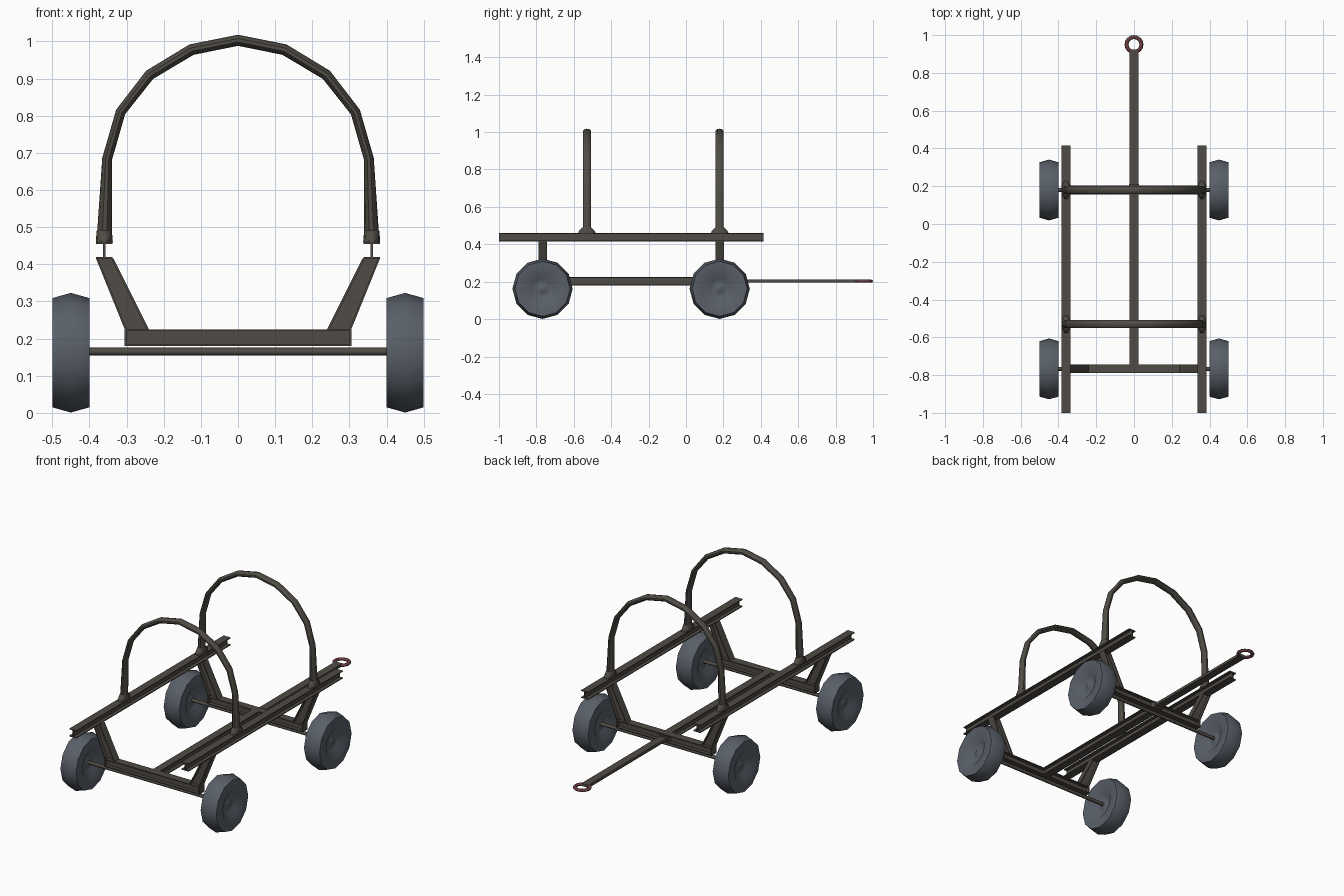
import bpy, bmesh, math
from mathutils import Vector

if "Cube" in bpy.data.objects:
    bpy.data.objects.remove(bpy.data.objects["Cube"])


def material(name, rgb):
    m = bpy.data.materials.new(name)
    m.diffuse_color = (*rgb, 1)
    m.use_nodes = True
    m.node_tree.nodes["Principled BSDF"].inputs["Base Color"].default_value = m.diffuse_color
    return m


STEEL = material("dark_steel", (0.080, 0.071, 0.059))
RUBBER = material("grey_rubber", (0.100, 0.115, 0.140))
RED = material("dull_red", (0.135, 0.045, 0.050))


def finish(name, bm, mat, smooth=None):
    bmesh.ops.recalc_face_normals(bm, faces=bm.faces)
    me = bpy.data.meshes.new(name)
    bm.to_mesh(me)
    bm.free()
    me.materials.append(mat)
    ob = bpy.data.objects.new(name, me)
    bpy.context.collection.objects.link(ob)
    if smooth:
        bpy.ops.object.select_all(action='DESELECT')
        ob.select_set(True)
        bpy.context.view_layer.objects.active = ob
        bpy.ops.object.shade_smooth_by_angle(angle=math.radians(smooth))
    return ob


def prism(bm, pts, depth):
    """Extrude an outline of 3D points by a depth vector, centred on the outline."""
    d = Vector(depth) / 2
    a = [bm.verts.new(Vector(p) - d) for p in pts]
    b = [bm.verts.new(Vector(p) + d) for p in pts]
    n = len(pts)
    bm.faces.new(a)
    bm.faces.new(b[::-1])
    for i in range(n):
        bm.faces.new((a[i], a[(i + 1) % n], b[(i + 1) % n], b[i]))


def loft(bm, rings):
    """Skin a row of equal rings and cap both ends."""
    vs = [[bm.verts.new(p) for p in r] for r in rings]
    n = len(vs[0])
    for r0, r1 in zip(vs, vs[1:]):
        for i in range(n):
            bm.faces.new((r0[i], r0[(i + 1) % n], r1[(i + 1) % n], r1[i]))
    bm.faces.new(vs[0])
    bm.faces.new(vs[-1][::-1])


def i_beam(bm, top, bottom, side, width=0.045, t=0.005):
    """I section between a top edge and a bottom edge, flanges spread along side."""
    a, b = map(Vector, top)
    c, d = map(Vector, bottom)
    s = Vector(side)
    prism(bm, [a, b, d, c], s * 0.006)
    for p, q, o in ((a, b, c), (c, d, a)):
        along = (q - p).normalized()
        inward = (o - p) - along * (o - p).dot(along)
        inward = inward.normalized() * t
        prism(bm, [p, q, q + inward, p + inward], s * width)


# Long beams: two upper rails and one central spine
for name, x, y0, y1, z0, z1 in (("left_rail", -0.36, -1, 0.415, 0.415, 0.46),
                                ("right_rail", 0.36, -1, 0.415, 0.415, 0.46),
                                ("spine_beam", 0, -0.765, 0.18, 0.18, 0.225)):
    bm = bmesh.new()
    i_beam(bm, ((x, y0, z1), (x, y1, z1)), ((x, y0, z0), (x, y1, z0)), (1, 0, 0))
    finish(name, bm, STEEL)

WHEEL_Z = 0.162
TIRE = [(-0.03, 0.012), (-0.024, 0.022), (-0.022, 0.052), (-0.049, 0.085), (-0.05, 0.147),
        (0, 0.161), (0.05, 0.147), (0.049, 0.085), (0.022, 0.052), (0.024, 0.022), (0.03, 0.012)]

for end, y in (("front", -0.767), ("rear", 0.18)):
    # Cradle frame: bottom bar and two splayed legs
    bm = bmesh.new()
    i_beam(bm, ((-0.305, y, 0.225), (0.305, y, 0.225)),
           ((-0.305, y, 0.18), (0.305, y, 0.18)), (0, 1, 0))
    for s in (-1, 1):
        i_beam(bm, ((s * 0.305, y, 0.225), (s * 0.382, y, 0.415)),
               ((s * 0.24, y, 0.225), (s * 0.335, y, 0.415)), (0, 1, 0))
        prism(bm, [(s * 0.305, y, 0.18), (s * 0.305, y, 0.23),
                   (s * 0.300, y, 0.23), (s * 0.300, y, 0.18)], (0, 0.045, 0))
    finish(end + "_cradle", bm, STEEL)

    # Axle
    bm = bmesh.new()
    circle = [(math.cos(k * math.tau / 8), math.sin(k * math.tau / 8)) for k in range(8)]
    loft(bm, [[(x, y + 0.0105 * c, WHEEL_Z + 0.003 + 0.0105 * s) for c, s in circle]
              for x in (-0.43, 0.43)])
    finish(end + "_axle", bm, STEEL, 50)

    # Wheels turned from the tyre profile
    for side, s in (("left", -1), ("right", 1)):
        bm = bmesh.new()
        loft(bm, [[(s * 0.45 + dx, y + r * math.sin(k * math.tau / 12),
                    WHEEL_Z + r * math.cos(k * math.tau / 12)) for k in range(12)]
                  for dx, r in TIRE])
        finish(f"{end}_{side}_wheel", bm, RUBBER, 60)

# Hoops: oval tube along an arch, wider at the feet
HALF = [(0.36, 0.46, 0.021), (0.352, 0.685, 0.0135), (0.316, 0.81, 0.0135),
        (0.238, 0.91, 0.0145), (0.125, 0.978, 0.015)]
PATH = [(-x, z, r) for x, z, r in HALF] + [(0, 1.003, 0.015)] + HALF[::-1]
OVAL = [(math.cos(k * math.tau / 10), math.sin(k * math.tau / 10)) for k in range(10)]

for end, y in (("front", -0.53), ("rear", 0.18)):
    bm = bmesh.new()
    rings = []
    for i, (x, z, r) in enumerate(PATH):
        x0, z0, _ = PATH[max(i - 1, 0)]
        x1, z1, _ = PATH[min(i + 1, len(PATH) - 1)]
        tx, tz = Vector((x1 - x0, z1 - z0)).normalized()
        if i in (0, len(PATH) - 1):
            tx, tz = 0, math.copysign(1, tz)
        rings.append([(x - tz * r * c, y + 0.0225 * s, z + tx * r * c) for c, s in OVAL])
    loft(bm, rings)
    finish(end + "_hoop", bm, STEEL, 40)

    # Flared feet of the hoop
    for side, sx in (("left", -0.36), ("right", 0.36)):
        bm = bmesh.new()
        loft(bm, [[(sx + a * c, y + b * s, 0.46 + h) for c, s in OVAL]
                  for h, a, b in ((0, 0.023, 0.049), (0.012, 0.022, 0.044),
                                  (0.024, 0.021, 0.032), (0.032, 0.02, 0.022))])
        finish(f"{end}_{side}_hoop_foot", bm, STEEL, 50)

# Tow bar with its mounting block
bm = bmesh.new()
prism(bm, [(-0.0225, 0.17, 0.203), (0.0225, 0.17, 0.203),
           (0.0225, 0.925, 0.203), (-0.0225, 0.925, 0.203)], (0, 0, 0.016))
prism(bm, [(-0.032, 0.18, 0.203), (0.032, 0.18, 0.203),
           (0.026, 0.212, 0.203), (-0.026, 0.212, 0.203)], (0, 0, 0.034))
finish("tow_bar", bm, STEEL)

# Tow ring
bpy.ops.mesh.primitive_torus_add(major_segments=16, minor_segments=8, major_radius=0.0395,
                                 minor_radius=0.0105, location=(0, 0.95, 0.203))
ring = bpy.context.object
ring.name = "tow_ring"
ring.scale.z = 0.8
ring.data.materials.append(RED)
bpy.ops.object.shade_smooth_by_angle(angle=math.radians(60))
